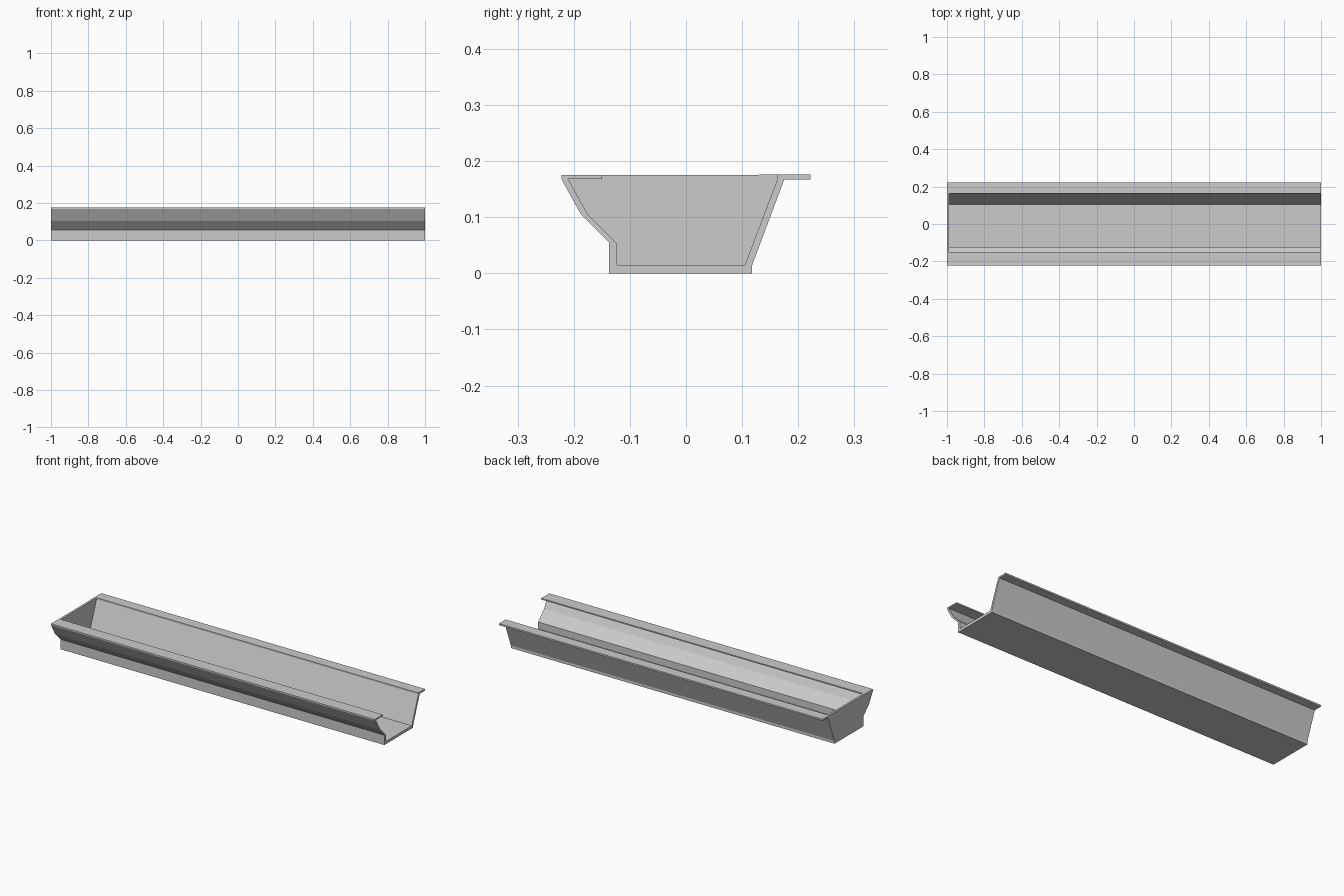
import bpy
import bmesh

cube = bpy.data.objects.get("Cube")
if cube:
    bpy.data.objects.remove(cube, do_unlink=True)

grey = bpy.data.materials.new("painted_grey")
grey.use_nodes = True
colour = (0.6, 0.6, 0.6, 1)
grey.diffuse_color = colour
grey.node_tree.nodes["Principled BSDF"].inputs["Base Color"].default_value = colour


def extrude_profile(name, profile, x0, x1):
    """Extrude a closed (y, z) profile along x."""
    bm = bmesh.new()
    face = bm.faces.new([bm.verts.new((x0, y, z)) for y, z in profile])
    result = bmesh.ops.extrude_face_region(bm, geom=[face])
    moved = [v for v in result["geom"] if isinstance(v, bmesh.types.BMVert)]
    bmesh.ops.translate(bm, verts=moved, vec=(x1 - x0, 0, 0))
    bmesh.ops.recalc_face_normals(bm, faces=bm.faces)
    mesh = bpy.data.meshes.new(name)
    bm.to_mesh(mesh)
    bm.free()
    mesh.materials.append(grey)
    obj = bpy.data.objects.new(name, mesh)
    bpy.context.collection.objects.link(obj)
    return obj


# Outside of the trough, from the front lip under the floor to the back flange
outer = [(-0.15, 0.175), (-0.222, 0.175), (-0.222, 0.168), (-0.187, 0.105),
         (-0.137, 0.055), (-0.137, 0), (0.118, 0), (0.118, 0.015),
         (0.175, 0.167), (0.222, 0.167), (0.222, 0.176)]

# Inside of the trough, from the back flange down and up to the front lip
inner = [(0.163, 0.176), (0.163, 0.168), (0.105, 0.015), (-0.123, 0.015),
         (-0.123, 0.053), (-0.175, 0.105), (-0.21, 0.168), (-0.15, 0.168)]

# Open-ended gutter channel
extrude_profile("gutter_channel", outer + inner, -1, 1)

# Closed end plate filling the channel, with a slightly raised tab at the back
cap_top = [(-0.15, 0.175), (0.13, 0.175), (0.13, 0.176)]
extrude_profile("end_cap", inner + cap_top, -1, -0.988)
